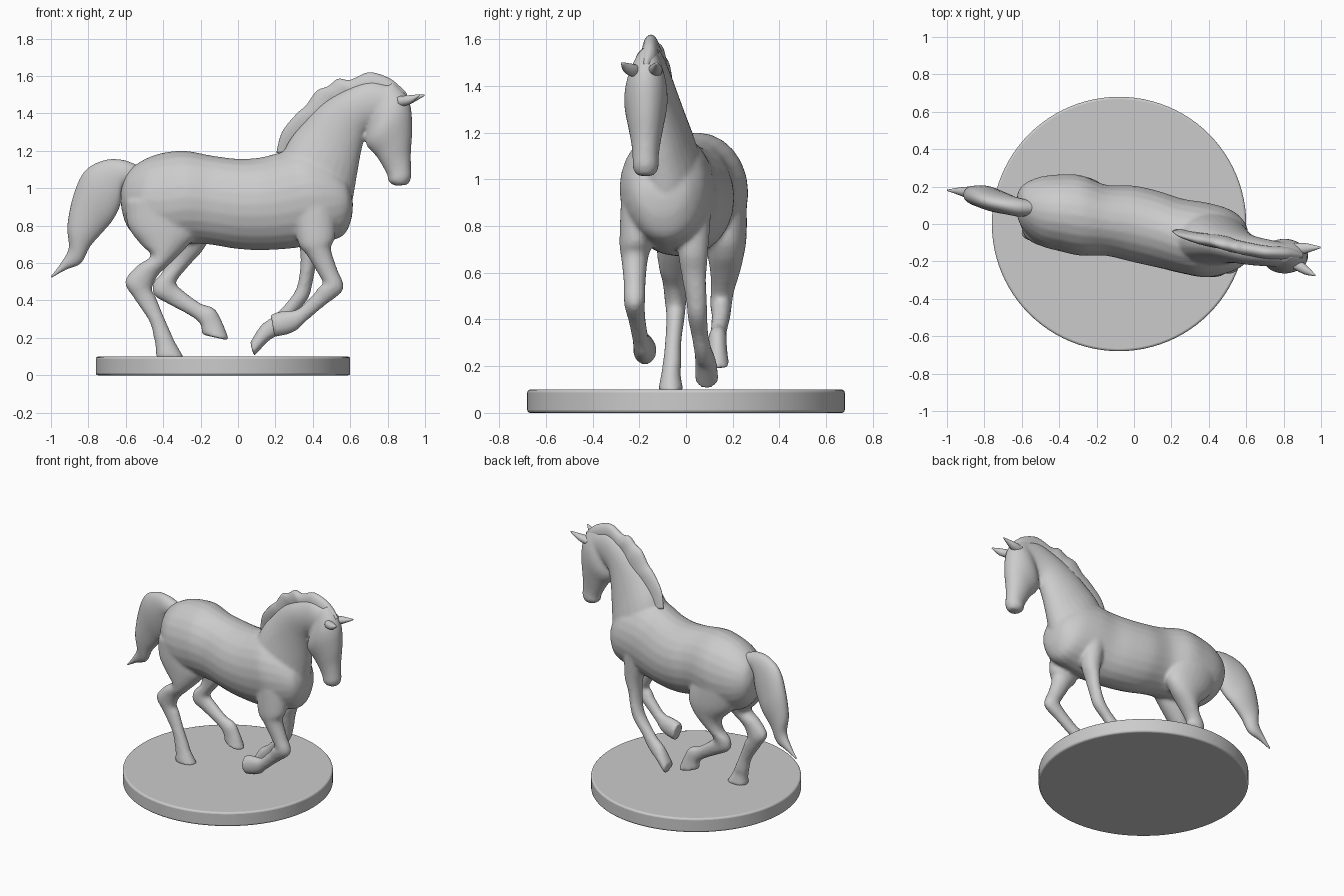
import bpy, bmesh, math
from mathutils import Vector

SEG, SUB = 24, 5


def catmull(p0, p1, p2, p3, t):
    return [0.5 * (2*b + (c-a)*t + (2*a-5*b+4*c-d)*t*t + (3*b-a-3*c+d)*t**3)
            for a, b, c, d in zip(p0, p1, p2, p3)]


def loft(bm, rings):
    """Each ring: edge point A (x, z), edge point B (x, z), centre y, half width in y."""
    path = []
    for i in range(len(rings) - 1):
        r = [rings[min(max(i + k, 0), len(rings) - 1)] for k in (-1, 0, 1, 2)]
        path += [catmull(*r, s / SUB) for s in range(SUB)]
    path.append(rings[-1])
    loops = []
    for xa, za, xb, zb, y, w in path:
        c = Vector(((xa + xb) / 2, y, (za + zb) / 2))
        u = Vector(((xa - xb) / 2, 0, (za - zb) / 2))
        v = Vector((0, max(w, 0.003), 0))
        loops.append([bm.verts.new(c + u * math.cos(a) + v * math.sin(a))
                      for a in (2 * math.pi * k / SEG for k in range(SEG))])
    faces = [bm.faces.new(loops[0]), bm.faces.new(loops[-1])]
    for p, q in zip(loops, loops[1:]):
        for k in range(SEG):
            n = (k + 1) % SEG
            faces.append(bm.faces.new((p[k], p[n], q[n], q[k])))
    bmesh.ops.recalc_face_normals(bm, faces=faces)


def make(name, parts, voxel=0):
    bm = bmesh.new()
    for rings in parts:
        loft(bm, rings)
    for f in bm.faces:
        f.smooth = True
    me = bpy.data.meshes.new(name)
    bm.to_mesh(me)
    bm.free()
    ob = bpy.data.objects.new(name, me)
    bpy.context.collection.objects.link(ob)
    if voxel:
        m = ob.modifiers.new("fuse", 'REMESH')
        m.mode, m.voxel_size, m.use_smooth_shade = 'VOXEL', voxel, True
        s = ob.modifiers.new("soften", 'SMOOTH')
        s.factor, s.iterations = 0.5, 6
    return ob


# Trunk, rump to chest
torso = [
    (-.625, 1.00, -.625, .90, .10, .06), (-.59, 1.09, -.595, .80, .09, .12),
    (-.50, 1.155, -.52, .72, .07, .18), (-.40, 1.19, -.40, .68, .06, .205),
    (-.28, 1.20, -.28, .70, .045, .215), (-.14, 1.175, -.16, .70, .02, .19),
    (0, 1.158, 0, .675, 0, .205), (.12, 1.165, .15, .67, -.03, .205),
    (.22, 1.19, .30, .68, -.065, .20), (.32, 1.21, .45, .71, -.085, .20),
    (.45, 1.18, .56, .745, -.09, .17), (.56, 1.08, .605, .83, -.10, .12),
    (.60, 1.00, .615, .92, -.10, .06)]
# Neck, withers to poll
neck = [
    (.20, 1.10, .56, .80, -.085, .17), (.27, 1.25, .61, .93, -.085, .14),
    (.36, 1.36, .635, 1.06, -.10, .11), (.45, 1.45, .66, 1.20, -.12, .09),
    (.56, 1.52, .69, 1.30, -.14, .08), (.70, 1.575, .74, 1.33, -.155, .072),
    (.82, 1.55, .80, 1.35, -.165, .065)]
# Head, poll to muzzle
head = [
    (.83, 1.57, .72, 1.44, -.165, .05), (.90, 1.50, .695, 1.32, -.17, .085),
    (.927, 1.42, .685, 1.235, -.172, .093), (.932, 1.30, .74, 1.17, -.172, .077),
    (.925, 1.20, .78, 1.105, -.172, .062), (.925, 1.12, .80, 1.065, -.173, .056),
    (.927, 1.06, .805, 1.035, -.173, .055), (.91, 1.02, .84, 1.012, -.173, .035)]
# Legs, front edge then back edge
near_hind = [
    (-.22, .95, -.60, .93, -.02, .11), (-.20, .78, -.59, .80, -.03, .10),
    (-.27, .69, -.52, .70, -.04, .085), (-.37, .59, -.465, .64, -.05, .065),
    (-.43, .53, -.54, .585, -.05, .05), (-.46, .46, -.605, .50, -.045, .046),
    (-.44, .42, -.555, .41, -.045, .04), (-.395, .31, -.475, .29, -.055, .035),
    (-.355, .22, -.45, .20, -.06, .04), (-.335, .175, -.44, .15, -.065, .042),
    (-.285, .09, -.44, .09, -.065, .056)]
far_hind = [
    (-.20, .95, -.58, .93, .15, .11), (-.15, .77, -.50, .75, .165, .095),
    (-.18, .68, -.40, .64, .17, .075), (-.25, .60, -.40, .56, .165, .06),
    (-.31, .53, -.45, .50, .155, .05), (-.33, .49, -.45, .43, .15, .046),
    (-.29, .45, -.37, .38, .15, .04), (-.20, .385, -.25, .315, .14, .035),
    (-.13, .36, -.20, .27, .135, .04), (-.09, .30, -.195, .225, .135, .042),
    (-.045, .185, -.18, .215, .135, .052)]
near_fore = [
    (.52, .90, .30, .88, -.20, .08), (.52, .74, .32, .71, -.215, .07),
    (.497, .68, .37, .64, -.22, .057), (.53, .57, .43, .54, -.22, .047),
    (.563, .49, .455, .49, -.22, .046), (.55, .44, .43, .47, -.22, .043),
    (.46, .37, .40, .43, -.21, .037), (.36, .285, .32, .355, -.195, .035),
    (.32, .245, .26, .345, -.185, .042), (.27, .22, .215, .34, -.18, .046),
    (.195, .205, .175, .325, -.175, .052)]
far_fore = [
    (.45, .90, .28, .88, .03, .08), (.45, .70, .33, .68, .03, .065),
    (.42, .60, .33, .55, .035, .052), (.40, .50, .31, .46, .045, .045),
    (.375, .41, .27, .40, .05, .042), (.30, .32, .22, .345, .06, .037),
    (.25, .25, .18, .31, .07, .037), (.20, .205, .13, .275, .08, .042),
    (.165, .185, .10, .235, .085, .047), (.085, .10, .065, .175, .09, .052)]
make("horse_body", [torso, neck, head, near_hind, far_hind, near_fore, far_fore], 0.011)

# Wavy mane along the crest
make("mane", [[
    (.205, 1.19, .30, 1.17, -.04, .012), (.235, 1.30, .36, 1.24, -.06, .02),
    (.31, 1.395, .43, 1.32, -.08, .03), (.365, 1.445, .50, 1.35, -.09, .035),
    (.42, 1.52, .54, 1.40, -.10, .035), (.48, 1.545, .57, 1.44, -.115, .035),
    (.535, 1.585, .60, 1.47, -.125, .035), (.60, 1.58, .63, 1.47, -.135, .035),
    (.70, 1.62, .70, 1.49, -.15, .035), (.80, 1.593, .78, 1.47, -.155, .035),
    (.86, 1.55, .84, 1.46, -.16, .03), (.905, 1.505, .88, 1.45, -.17, .015)]])

# Flowing tail
make("tail", [[
    (-.53, 1.12, -.56, 1.02, .085, .04), (-.62, 1.152, -.615, 1.00, .09, .05),
    (-.72, 1.148, -.63, .91, .105, .055), (-.82, 1.09, -.67, .83, .125, .06),
    (-.88, .96, -.72, .77, .145, .06), (-.912, .80, -.79, .69, .155, .05),
    (-.905, .68, -.84, .60, .165, .036), (-.95, .595, -.92, .565, .175, .02),
    (-1.0, .53, -.995, .523, .18, .004)]])

# Ears swept forward and outward
for name, y0, y1, tip in (("ear_right", -.21, -.275, .97), ("ear_left", -.135, -.125, .998)):
    make(name, [[(.85, 1.49, .86, 1.435, y0, .032),
                 (.91, 1.497, .92, 1.45, (y0 + y1) / 2, .028),
                 (tip, 1.502, tip, 1.494, y1, .004)]])

# Round plinth
bpy.ops.mesh.primitive_cylinder_add(vertices=96, radius=0.68, depth=0.1, location=(-.08, 0, .05))
base = bpy.context.object
base.name = "round_base"
b = base.modifiers.new("soft_edge", 'BEVEL')
b.width, b.segments, b.limit_method = 0.012, 3, 'ANGLE'
bpy.ops.object.shade_smooth_by_angle(angle=math.radians(40))
